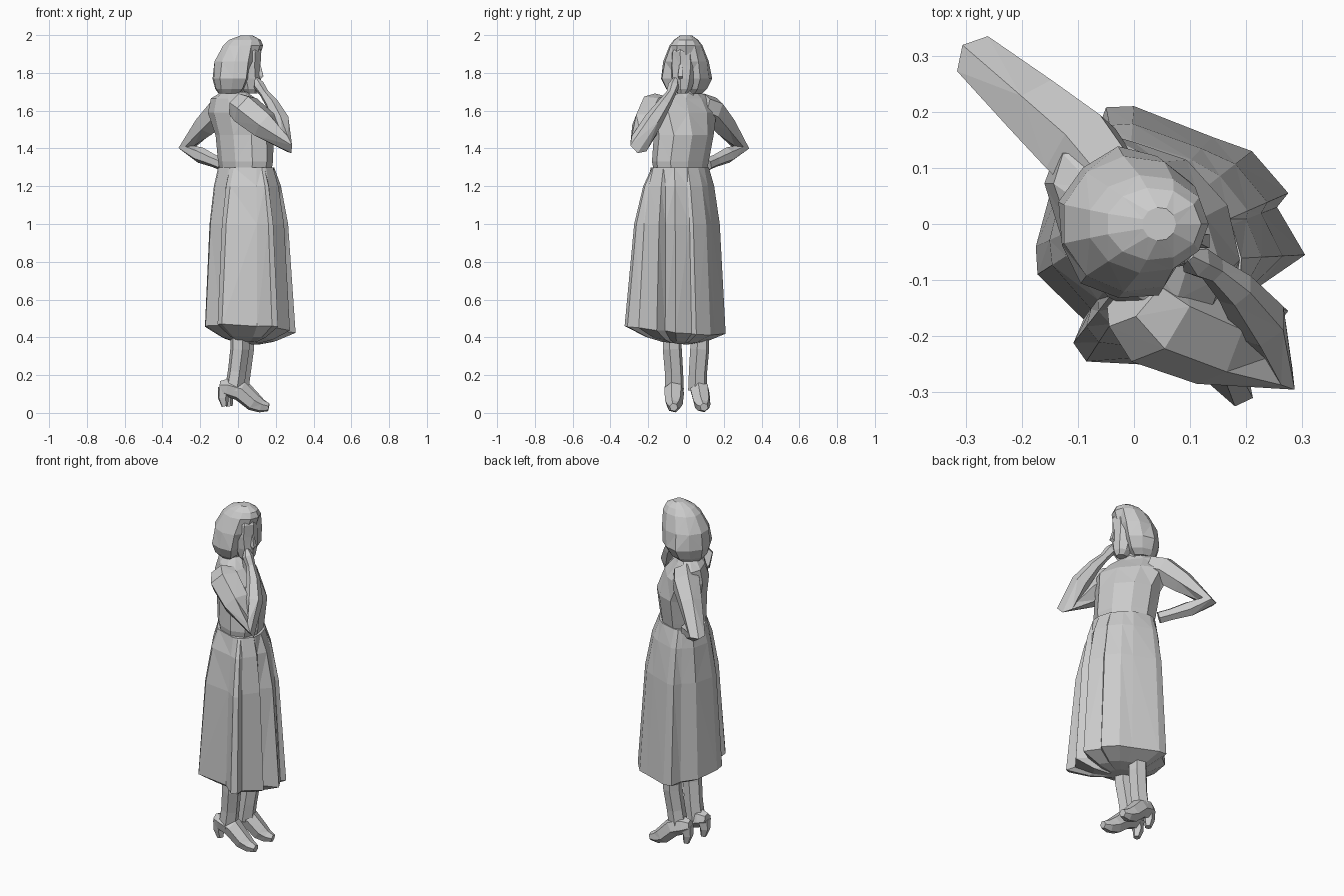
import bpy, bmesh
from math import cos, sin, pi, atan2, radians
from mathutils import Vector

if "Cube" in bpy.data.objects:
    bpy.data.objects.remove(bpy.data.objects["Cube"])


def loft(name, rings):
    """Skin a closed, flat-shaded shell through rings of equal vertex count."""
    bm = bmesh.new()
    loops = [[bm.verts.new(p) for p in r] for r in rings]
    n = len(loops[0])
    for a, b in zip(loops, loops[1:]):
        for i in range(n):
            j = (i + 1) % n
            bm.faces.new((a[i], a[j], b[j], b[i]))
    bm.faces.new(loops[0][::-1])
    bm.faces.new(loops[-1])
    bmesh.ops.triangulate(bm, faces=bm.faces[:])
    bmesh.ops.recalc_face_normals(bm, faces=bm.faces[:])
    me = bpy.data.meshes.new(name)
    bm.to_mesh(me)
    bm.free()
    ob = bpy.data.objects.new(name, me)
    bpy.context.collection.objects.link(ob)
    return ob


def oval(cx, cy, z, a, b, turn=0, n=10):
    """Horizontal oval ring with its long axis turned by some degrees."""
    c, s = cos(radians(turn)), sin(radians(turn))
    pts = []
    for i in range(n):
        u, v = a * cos(2 * pi * i / n), b * sin(2 * pi * i / n)
        pts.append((cx + u * c - v * s, cy + u * s + v * c, z))
    return pts


def tube(name, path, n=6):
    """Limb along (x, y, z, radius) points."""
    P = [Vector(p[:3]) for p in path]
    side, prev, rings = None, None, []
    for k, p in enumerate(P):
        t = Vector((0, 0, 0))
        if k:
            t += (p - P[k - 1]).normalized()
        if k < len(P) - 1:
            t += (P[k + 1] - p).normalized()
        t.normalize()
        if side is None:
            side = t.orthogonal().normalized()
        else:
            side = prev.rotation_difference(t) @ side
        prev, up, r = t, t.cross(side), path[k][3]
        rings.append([p + r * (side * cos(2 * pi * i / n) + up * sin(2 * pi * i / n))
                      for i in range(n)])
    return loft(name, rings)


# Skirt: pleated hem outline blended up to the waist oval, with a closed underside
hem = [(.305, -.055), (.255, .03), (.275, .055), (.21, .13), (.14, .155),
       (0, .21), (-.05, .208), (-.07, .15), (-.14, .09), (-.175, -.04),
       (-.172, -.09), (-.09, -.17), (-.108, -.212), (-.085, -.245), (.1, -.255),
       (.18, -.325), (.212, -.31), (.2, -.25), (.275, -.155), (.225, -.11)]
hx, hy = .05, -.045
wc, ws = cos(radians(-48)), sin(radians(-48))


def skirt_ring(z, w, shrink=1):
    pts = []
    for x, y in hem:
        ang = atan2(y - hy, x - hx) - radians(-48)
        u, v = .172 * cos(ang), .128 * sin(ang)
        ex, ey = .043 + u * wc - v * ws, -.033 + u * ws + v * wc
        px, py = ex + (x - ex) * w, ey + (y - ey) * w
        px, py = hx + (px - hx) * shrink, hy + (py - hy) * shrink
        pts.append((px, py, z - (.07 * px + .1 * py) * w * (z < .5)))
    return pts


loft("skirt", [skirt_ring(1.3, 0), skirt_ring(1.2, .32), skirt_ring(1.0, .65),
               skirt_ring(.44, 1), skirt_ring(.39, 1, .6), skirt_ring(.37, 1, .3)])

# Bodice: long axis runs from one shoulder to the other
loft("bodice", [oval(.04, -.03, 1.27, .155, .115, -48),
                oval(.04, -.03, 1.33, .168, .125, -48),
                oval(.035, -.012, 1.47, .175, .135, -48),
                oval(.0, -.01, 1.59, .205, .118, -50),
                oval(-.025, -.005, 1.665, .165, .078, -52),
                oval(-.02, 0, 1.70, .08, .055, -52)])
tube("neck", [(-.02, 0, 1.66, .058), (.01, 0, 1.78, .05)], 7)

# Arms: one raised to the cheek, one with the hand on the hip
tube("raised_arm", [(.0, -.13, 1.63, .07), (.04, -.17, 1.605, .088), (.14, -.21, 1.525, .08),
                    (.258, -.248, 1.425, .056), (.225, -.175, 1.545, .05),
                    (.18, -.115, 1.635, .036), (.14, -.08, 1.69, .025),
                    (.11, -.065, 1.735, .03), (.095, -.055, 1.77, .012)])
tube("bent_arm", [(-.05, .08, 1.625, .07), (-.095, .135, 1.6, .078), (-.17, .2, 1.525, .066),
                  (-.27, .288, 1.405, .048), (-.2, .222, 1.365, .043),
                  (-.13, .155, 1.335, .034), (-.08, .11, 1.315, .034)])

# Hair: bob cut, flared at the tips and drawn in around the face
face_dir = radians(-14)
hair_rings = []
for cx, z, a, b, pull in [(-.03, 1.69, .075, .085, .3), (-.02, 1.715, .105, .112, .4),
                          (-.01, 1.77, .13, .14, .36), (.0, 1.86, .13, .122, .18),
                          (.025, 1.945, .108, .088, 0), (.035, 1.975, .085, .065, 0),
                          (.045, 1.999, .03, .03, 0)]:
    ring = []
    for i, (x, y, zz) in enumerate(oval(cx, 0, z, a, b, 0, 11)):
        off = abs((atan2(y, x - cx) - face_dir + pi) % (2 * pi) - pi)
        k = 1 - pull * (off < .65)
        wave = 1 if i % 2 or z > 1.8 else .95
        ring.append((cx + (x - cx) * k * wave, y * k * wave, zz))
    hair_rings.append(ring)
loft("hair", hair_rings)

# Face and nose, turned a little to the side
fc, fs = cos(face_dir), sin(face_dir)
loft("face", [oval(r * fc, r * fs, z, a, b, -14, 8)
              for r, z, a, b in [(.075, 1.69, .03, .025), (.068, 1.715, .05, .048),
                                 (.06, 1.77, .065, .064), (.055, 1.84, .068, .072),
                                 (.055, 1.91, .072, .066), (.05, 1.95, .06, .04)]])
tube("nose", [(.115 * fc, .115 * fs, 1.845, .01), (.126 * fc, .126 * fs, 1.785, .018),
              (.112 * fc, .112 * fs, 1.77, .012)], 4)

# Legs flowing into high-heeled shoes: (name, leg y, x shift, toe x, toe y)
for label, y, dx, tx, ty in [("right", -.065, -.015, .155, -.065), ("left", .065, .01, .155, .095)]:
    tube(label + "_leg", [(.025 + dx, y * 1.15, .44, .05), (.025 + dx, y * 1.12, .34, .052),
                          (.01 + dx, y * .98, .22, .05), (-.005 + dx, y * .95, .12, .052)])
    ax, ay = -.06 + dx, y * .95
    d = Vector((tx - ax, ty - ay, 0))

    def on(t, z, r):
        return (ax + d.x * t, ay + d.y * t, z, r)

    tube(label + "_shoe", [on(-.1, .14, .03), on(.08, .135, .05), on(.38, .115, .054),
                           on(.68, .055, .048), on(.86, .036, .036), on(1.03, .03, .022)])
    tube(label + "_heel", [on(.02, .13, .04), on(-.02, .08, .03), on(.02, .035, .018)], 5)
